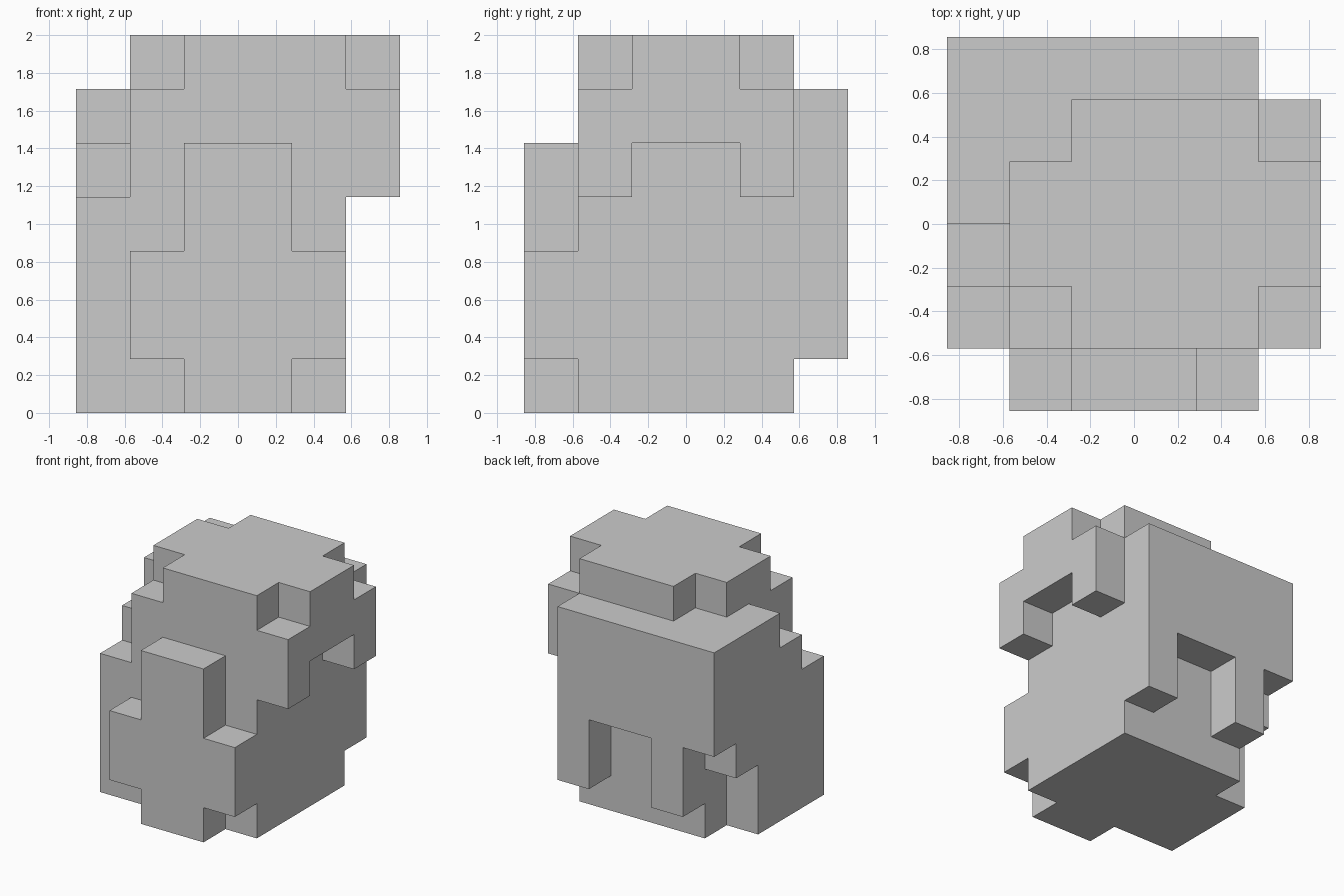
import bpy, bmesh
from mathutils import Vector

if "Cube" in bpy.data.objects:
    bpy.data.objects.remove(bpy.data.objects["Cube"])

U = 2 / 7          # one block; the model sits on a 6 x 6 x 7 block grid
blocks = set()


def box(x, y, z):
    """Fill blocks from low edge to high edge on each axis."""
    blocks.update((i, j, k) for i in range(*x) for j in range(*y) for k in range(*z))


# core body
box((1, 5), (1, 5), (0, 6))

# crown: cross shape with stepped corners
box((2, 5), (1, 5), (6, 7))
box((1, 6), (2, 4), (6, 7))

# front plate: tall middle, short shoulders either side
box((2, 4), (0, 1), (0, 5))
box((1, 5), (0, 1), (1, 3))

# right brow with two lower tabs
box((5, 6), (1, 5), (5, 6))
for y in (1, 4):
    box((5, 6), (y, y + 1), (4, 5))

# left side: steps up towards the back
for y, low, high in ((1, 0, 4), (2, 0, 5), (3, 0, 6), (4, 2, 6)):
    box((0, 1), (y, y + 1), (low, high))

# back slab with two hanging tabs
box((0, 5), (5, 6), (3, 6))
for x in (1, 4):
    box((x, x + 1), (5, 6), (1, 3))


# outer skin only, flat neighbours merged
bm = bmesh.new()
for b in blocks:
    for axis in range(3):
        for side in (0, 1):
            n = list(b)
            n[axis] += 2 * side - 1
            if tuple(n) in blocks:
                continue
            u, v = (axis + 1) % 3, (axis + 2) % 3
            loop = []
            for du, dv in ((0, 0), (1, 0), (1, 1), (0, 1)):
                p = Vector(b)
                p[axis] += side
                p[u] += du
                p[v] += dv
                loop.append(bm.verts.new((p - Vector((3, 3, 0))) * U))
            bm.faces.new(loop if side else loop[::-1])
bmesh.ops.remove_doubles(bm, verts=bm.verts, dist=0.001)
bmesh.ops.dissolve_limit(bm, angle_limit=0.01, verts=bm.verts, edges=bm.edges)

mesh = bpy.data.meshes.new("block_body")
bm.to_mesh(mesh)
bm.free()
bpy.context.collection.objects.link(bpy.data.objects.new("block_body", mesh))
